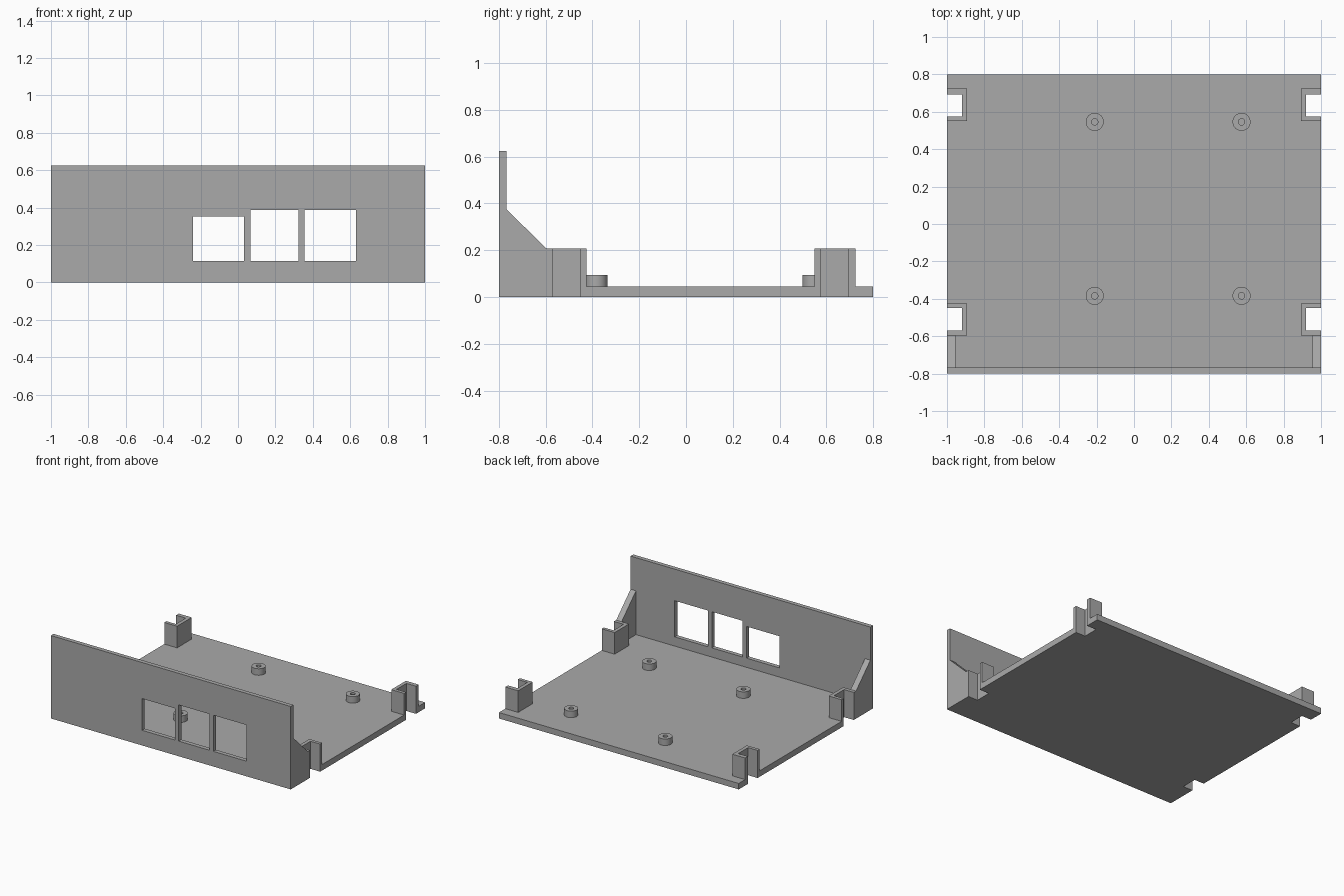
import bpy
import bmesh
from math import radians
from mathutils import Matrix, Vector

cube = bpy.data.objects.get("Cube")
if cube:
    bpy.data.objects.remove(cube, do_unlink=True)

grey = bpy.data.materials.new("light grey plastic")
grey.use_nodes = True
grey.diffuse_color = (0.4, 0.4, 0.4, 1)
grey.node_tree.nodes["Principled BSDF"].inputs["Base Color"].default_value = (0.4, 0.4, 0.4, 1)

BASE_TOP, CLIP_TOP, WALL_TOP = 0.045, 0.208, 0.625
FRONT, WALL_BACK, BACK = -0.8, -0.768, 0.8
CLIP_IN, NOTCH_IN = 0.893, 0.92
# outer start, notch start, notch end, outer end along y
CLIPS = {"front": (-0.597, -0.57, -0.45, -0.425), "rear": (0.55, 0.575, 0.692, 0.724)}


def finish(name, bm):
    bmesh.ops.recalc_face_normals(bm, faces=bm.faces)
    mesh = bpy.data.meshes.new(name)
    bm.to_mesh(mesh)
    bm.free()
    mesh.materials.append(grey)
    obj = bpy.data.objects.new(name, mesh)
    bpy.context.collection.objects.link(obj)
    return obj


def prism(name, points, offset):
    """Extrude a closed planar outline along an offset."""
    bm = bmesh.new()
    face = bm.faces.new([bm.verts.new(p) for p in points])
    ext = bmesh.ops.extrude_face_region(bm, geom=[face], use_keep_orig=True)
    moved = [v for v in ext["geom"] if isinstance(v, bmesh.types.BMVert)]
    bmesh.ops.translate(bm, verts=moved, vec=Vector(offset))
    return finish(name, bm)


def box(name, lo, hi):
    outline = [(lo[0], lo[1], lo[2]), (hi[0], lo[1], lo[2]),
               (hi[0], lo[1], hi[2]), (lo[0], lo[1], hi[2])]
    return prism(name, outline, (0, hi[1] - lo[1], 0))


# Base plate with a notch at each clip
edge = [(1, WALL_BACK)]
for _, a, b, _ in CLIPS.values():
    edge += [(1, a), (NOTCH_IN, a), (NOTCH_IN, b), (1, b)]
edge.append((1, BACK))
outline = edge + [(-x, y) for x, y in reversed(edge)]
prism("base_plate", [(x, y, 0) for x, y in outline], (0, 0, BASE_TOP))

# Front panel with three port openings
panel = box("front_panel", (-1, FRONT, 0), (1, WALL_BACK, WALL_TOP))
for x0, x1, top in ((-0.24, 0.033, 0.353), (0.066, 0.323, 0.387), (0.355, 0.632, 0.387)):
    cutter = box("port_cutter", (x0, -0.9, 0.114), (x1, -0.7, top))
    cutter.hide_render = True
    mod = panel.modifiers.new("port", "BOOLEAN")
    mod.operation = "DIFFERENCE"
    mod.solver = "EXACT"
    mod.object = cutter
    bpy.context.view_layer.objects.active = panel
    bpy.ops.object.modifier_apply(modifier=mod.name)
    bpy.data.objects.remove(cutter, do_unlink=True)

# Clips and gussets on both sides
for side, s in (("left", 1), ("right", -1)):
    for place, (y0, a, b, y1) in CLIPS.items():
        u = [(1, y0), (CLIP_IN, y0), (CLIP_IN, y1), (1, y1),
             (1, b), (NOTCH_IN, b), (NOTCH_IN, a), (1, a)]
        prism(f"{place}_{side}_clip", [(s * x, y, BASE_TOP) for x, y in u],
              (0, 0, CLIP_TOP - BASE_TOP))
    y0 = CLIPS["front"][0]
    profile = [(WALL_BACK, BASE_TOP), (WALL_BACK, 0.375), (y0, CLIP_TOP), (y0, BASE_TOP)]
    prism(f"{side}_gusset", [(s, y, z) for y, z in profile], (-s * 0.045, 0, 0))

# Hollow standoffs, spun from a rectangular section
for place, y in (("front", -0.384), ("rear", 0.546)):
    for side, x in (("right", -0.21), ("left", 0.575)):
        bm = bmesh.new()
        section = [(0.017, BASE_TOP), (0.048, BASE_TOP), (0.048, 0.094), (0.017, 0.094)]
        verts = [bm.verts.new((r, 0, z)) for r, z in section]
        edges = [bm.edges.new((verts[i], verts[(i + 1) % 4])) for i in range(4)]
        bmesh.ops.spin(bm, geom=verts + edges, axis=(0, 0, 1), cent=(0, 0, 0),
                       angle=radians(360), steps=40, use_merge=True)
        bmesh.ops.remove_doubles(bm, verts=bm.verts, dist=0.0001)
        bmesh.ops.transform(bm, matrix=Matrix.Translation((x, y, 0)), verts=bm.verts)
        obj = finish(f"{place}_{side}_standoff", bm)
        bpy.ops.object.select_all(action="DESELECT")
        obj.select_set(True)
        bpy.context.view_layer.objects.active = obj
        bpy.ops.object.shade_smooth_by_angle(angle=radians(30))
